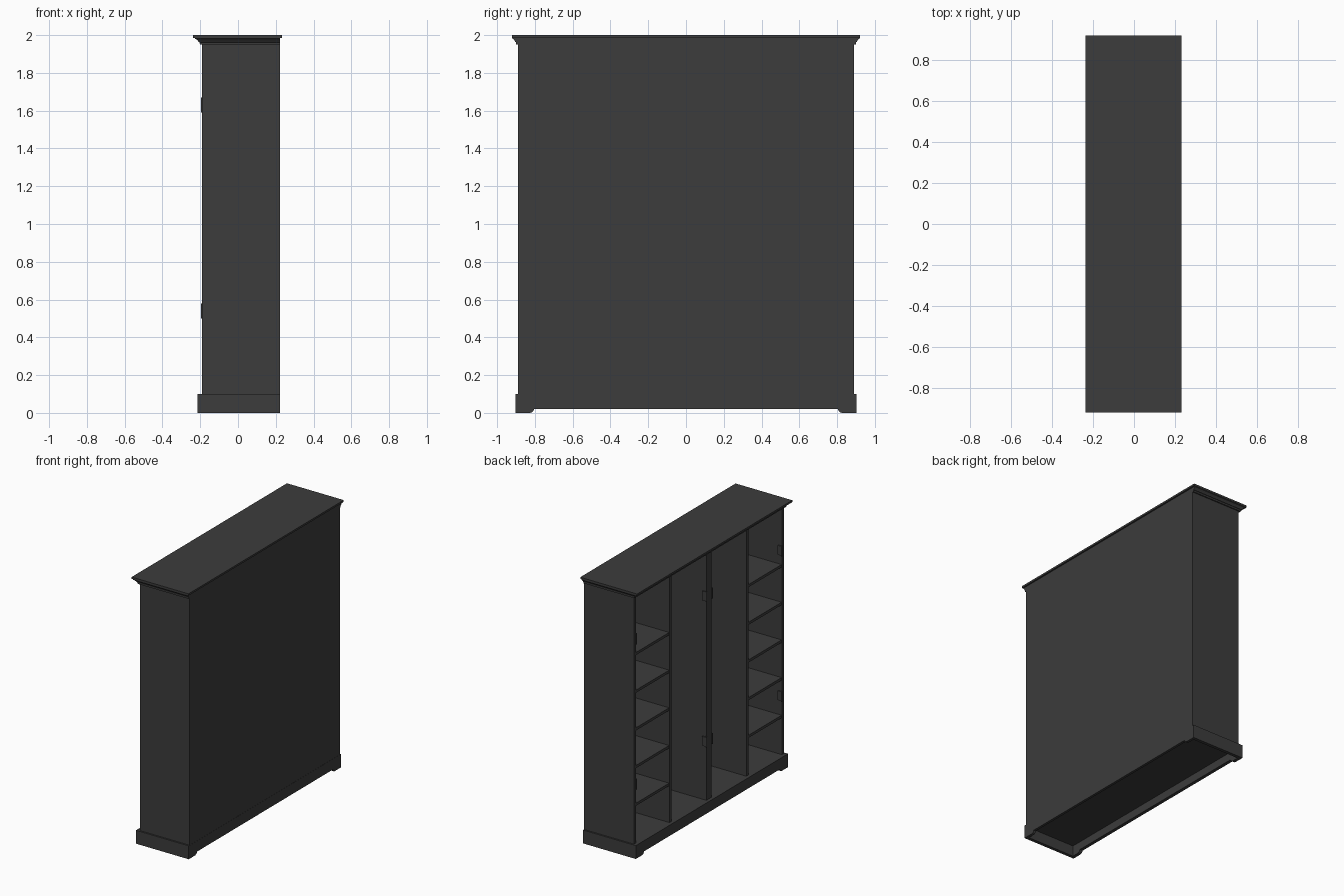
import bpy, bmesh, math

if "Cube" in bpy.data.objects:
    bpy.data.objects.remove(bpy.data.objects["Cube"])

mat = bpy.data.materials.new("charcoal_paint")
mat.diffuse_color = (0.045, 0.045, 0.045, 1)
mat.use_nodes = True
mat.node_tree.nodes["Principled BSDF"].inputs["Base Color"].default_value = mat.diffuse_color


def finish(name, bm):
    bmesh.ops.recalc_face_normals(bm, faces=bm.faces)
    me = bpy.data.meshes.new(name)
    bm.to_mesh(me)
    bm.free()
    me.materials.append(mat)
    ob = bpy.data.objects.new(name, me)
    bpy.context.collection.objects.link(ob)
    return ob


def loft(name, rings):
    """Closed solid through rings holding equal numbers of points."""
    bm = bmesh.new()
    vs = [[bm.verts.new(p) for p in r] for r in rings]
    n = len(rings[0])
    for a, b in zip(vs, vs[1:]):
        for i in range(n):
            j = (i + 1) % n
            bm.faces.new((a[i], a[j], b[j], b[i]))
    bm.faces.new(vs[0])
    bm.faces.new(vs[-1])
    return finish(name, bm)


def rect(x0, x1, y0, y1, z):
    return [(x0, y0, z), (x1, y0, z), (x1, y1, z), (x0, y1, z)]


def box(name, x0, x1, y0, y1, z0, z1):
    return loft(name, [rect(x0, x1, y0, y1, z0), rect(x0, x1, y0, y1, z1)])


F, B = -0.19, 0.222      # open front and back of the carcass (along x)
W, T = 0.89, 0.024       # half width and board thickness
Z0, Z1 = 0.10, 1.955     # interior floor and ceiling

# Carcass
box("back_panel", B - 0.012, B, -W, W, Z0 - 0.02, 1.988)
box("floor_panel", F, B - 0.012, -W, W, Z0 - 0.02, Z0)
box("center_divider", F, B - 0.012, -0.03, 0.03, Z0, Z1)
for s, side in ((-1, "right"), (1, "left")):
    y0, y1 = sorted((s * W, s * (W - T)))
    box(side + "_side_panel", F, B - 0.012, y0, y1, Z0 - 0.02, 1.96)
    box(side + "_divider", F, B - 0.012, s * 0.455 - 0.012, s * 0.455 + 0.012, Z0, Z1)
    # Shelves of the outer bay
    y0, y1 = sorted((s * 0.467, s * (W - T)))
    for i in range(5):
        z = 0.395 + 0.2825 * i
        box(f"{side}_shelf_{i + 1}", F + 0.003, B - 0.012, y0, y1, z - 0.02, z)

# Plinth boards with a curved recess between the feet
half = [(0.902, Z0), (0.902, 0.0), (0.83, 0.0)]
for k in range(1, 6):
    a = math.radians(18 * k)
    half.append((0.83 - 0.025 * math.sin(a), 0.02 * (1 - math.cos(a))))
prof = half + [(-y, z) for y, z in reversed(half)]
for name, x0, x1 in (("plinth_front", -0.215, -0.19), ("plinth_back", B - 0.018, B + 0.001)):
    loft(name, [[(x, y, z) for y, z in prof] for x in (x0, x1)])
for s, side in ((-1, "right"), (1, "left")):
    y0, y1 = sorted((s * 0.902, s * 0.878))
    box("plinth_" + side, -0.19, B - 0.018, y0, y1, 0, Z0)

# Crown moulding: stepped cove on three sides, flush at the back
crown = [(0.0, 1.950), (0.012, 1.950), (0.013, 1.962), (0.018, 1.963), (0.022, 1.970),
         (0.031, 1.978), (0.037, 1.981), (0.037, 1.986)]
loft("crown_moulding", [rect(F - o, B, -W - o * 0.75, W + o * 0.75, z) for o, z in crown])
box("top_slab", -0.238, 0.233, -0.92, 0.92, 1.986, 2.0)

# Hinges: thin leaf with a projecting knuckle
for s, side in ((-1, "right"), (1, "left")):
    for y, where in ((s * (W - T - 0.004), "outer"), (s * 0.034, "inner")):
        for z, level in ((0.54, "lower"), (1.63, "upper")):
            name = f"{side}_{where}_{level}_hinge"
            box(name + "_leaf", F, F + 0.03, y - 0.004, y + 0.004, z - 0.035, z + 0.035)
            ring = [(F - 0.001 + 0.006 * math.cos(i * math.tau / 12),
                     y + 0.006 * math.sin(i * math.tau / 12)) for i in range(12)]
            loft(name + "_knuckle", [[(px, py, z + d) for px, py in ring] for d in (-0.04, 0.04)])
